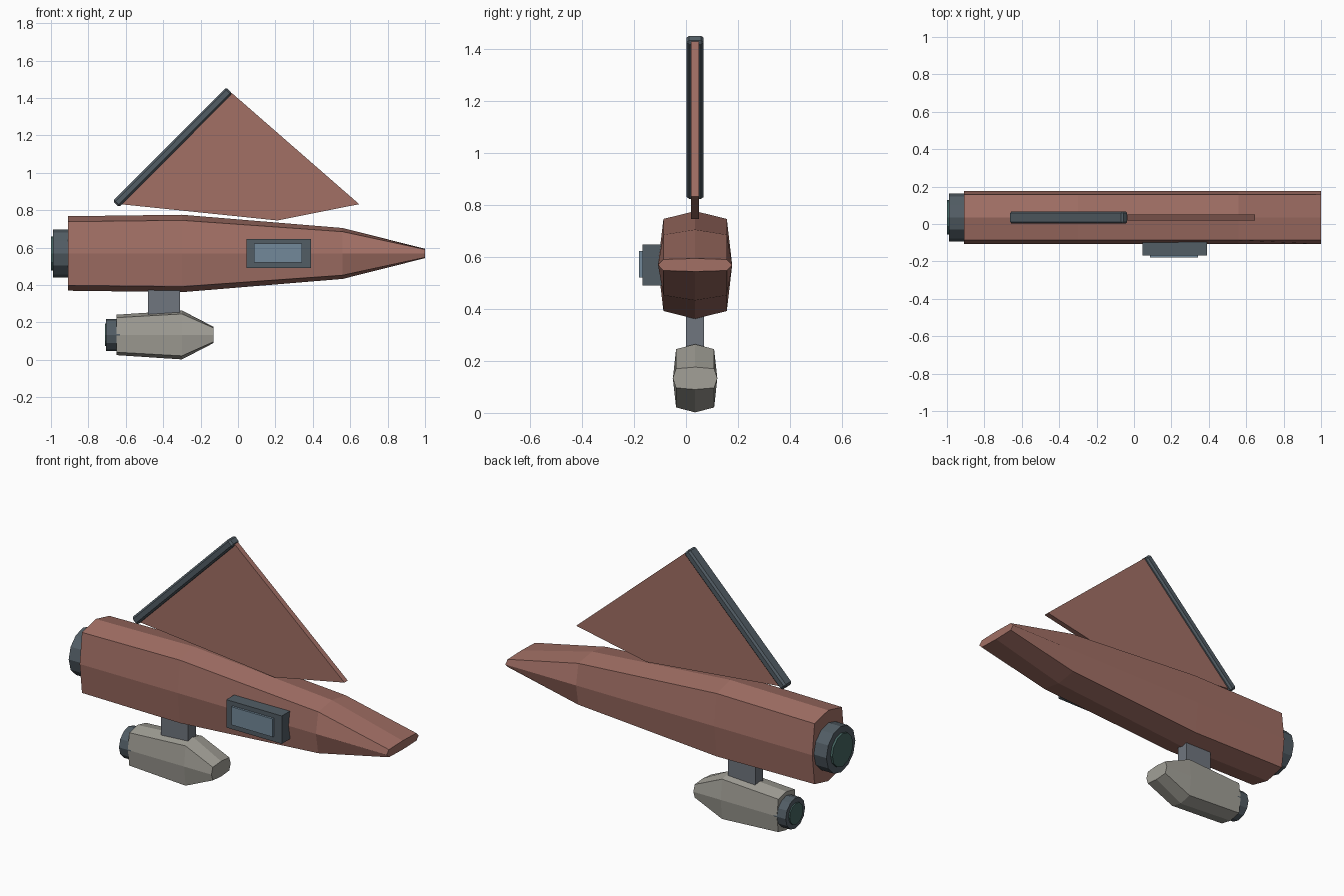
import bpy, bmesh, math
from mathutils import Matrix, Vector

if "Cube" in bpy.data.objects:
    bpy.data.objects.remove(bpy.data.objects["Cube"])

CY = 0.035  # centre plane of the hull


def material(name, rgb):
    m = bpy.data.materials.new(name)
    m.diffuse_color = (*rgb, 1)
    m.use_nodes = True
    m.node_tree.nodes["Principled BSDF"].inputs["Base Color"].default_value = m.diffuse_color
    return m


RED = material("red_hull", (0.36, 0.16, 0.13))
DARK = material("dark_metal", (0.085, 0.11, 0.13))
STEEL = material("steel", (0.16, 0.18, 0.21))
CREAM = material("pale_shell", (0.36, 0.35, 0.31))
GLASS = material("glass", (0.17, 0.25, 0.32))
TEAL = material("engine_glow", (0.06, 0.13, 0.12))


def finish(name, bm, mat):
    bmesh.ops.recalc_face_normals(bm, faces=bm.faces)
    me = bpy.data.meshes.new(name)
    bm.to_mesh(me)
    bm.free()
    me.materials.append(mat)
    ob = bpy.data.objects.new(name, me)
    bpy.context.collection.objects.link(ob)
    return ob


def loft(name, cz, half_w, stations, mat):
    """Eight-sided body along x; stations are (x, half height)."""
    k = 0.855
    outline = [(1, 0), (k, k), (0, 1), (-k, k), (-1, 0), (-k, -k), (0, -1), (k, -k)]
    bm = bmesh.new()
    rings = [[bm.verts.new((x, CY + a * half_w, cz + b * h)) for a, b in outline]
             for x, h in stations]
    for r, s in zip(rings, rings[1:]):
        for i in range(8):
            j = (i + 1) % 8
            bm.faces.new((r[i], r[j], s[j], s[i]))
    bm.faces.new(rings[0])
    bm.faces.new(rings[-1])
    return finish(name, bm, mat)


def box(name, lo, hi, mat):
    lo, hi = Vector(lo), Vector(hi)
    bm = bmesh.new()
    bmesh.ops.create_cube(bm, size=1, matrix=Matrix.Translation((lo + hi) / 2)
                          @ Matrix.Diagonal((*(hi - lo), 1)))
    return finish(name, bm, mat)


def drum(name, x0, x1, cz, radius, mat):
    bm = bmesh.new()
    bmesh.ops.create_cone(bm, cap_ends=True, segments=12, radius1=radius, radius2=radius,
                          depth=x1 - x0,
                          matrix=Matrix.Translation(((x0 + x1) / 2, CY, cz))
                          @ Matrix.Rotation(math.pi / 2, 4, 'Y'))
    return finish(name, bm, mat)


# Main hull with rear engine
HZ = 0.5685
loft("hull", HZ, 0.1425, [(-0.91, 0.199), (-0.3, 0.207), (0.56, 0.136), (1.0, 0.025)], RED)
drum("hull_engine", -0.988, -0.88, HZ, 0.129, DARK)
drum("hull_engine_glow", -1.0, -0.95, HZ, 0.092, TEAL)

# Hanging pod with its engine and pylon
PZ = 0.133
loft("pod", PZ, 0.0855, [(-0.65, 0.108), (-0.3, 0.131), (-0.13, 0.043)], CREAM)
drum("pod_engine", -0.705, -0.63, PZ, 0.086, DARK)
drum("pod_engine_glow", -0.712, -0.68, PZ, 0.06, TEAL)
box("pylon", (-0.48, 0.0, 0.22), (-0.31, 0.07, 0.4), STEEL)

# Side window, on the front side only
box("window_frame", (0.045, -0.168, 0.49), (0.39, -0.08, 0.647), DARK)
box("window_glass", (0.085, -0.18, 0.52), (0.342, -0.15, 0.622), GLASS)

# Upright fin
bm = bmesh.new()
face = bm.faces.new([bm.verts.new((x, CY - 0.015, z)) for x, z in
                     [(-0.63, 0.832), (0.21, 0.745), (0.648, 0.832), (-0.035, 1.428)]])
ext = bmesh.ops.extrude_face_region(bm, geom=[face])
bmesh.ops.translate(bm, vec=(0, 0.03, 0),
                    verts=[v for v in ext["geom"] if isinstance(v, bmesh.types.BMVert)])
finish("fin", bm, RED)

# Bevelled bar along the fin's rear edge
a, b = Vector((-0.653, CY, 0.832)), Vector((-0.046, CY, 1.440))
d = b - a
bm = bmesh.new()
bmesh.ops.create_cube(bm, size=1, matrix=Matrix.Diagonal((d.length, 0.066, 0.046, 1)))
bmesh.ops.bevel(bm, geom=bm.edges[:], offset=0.01, segments=1, affect='EDGES')
bm.transform(Matrix.Translation((a + b) / 2) @ Matrix.Rotation(-math.atan2(d.z, d.x), 4, 'Y'))
finish("fin_edge_bar", bm, DARK)
